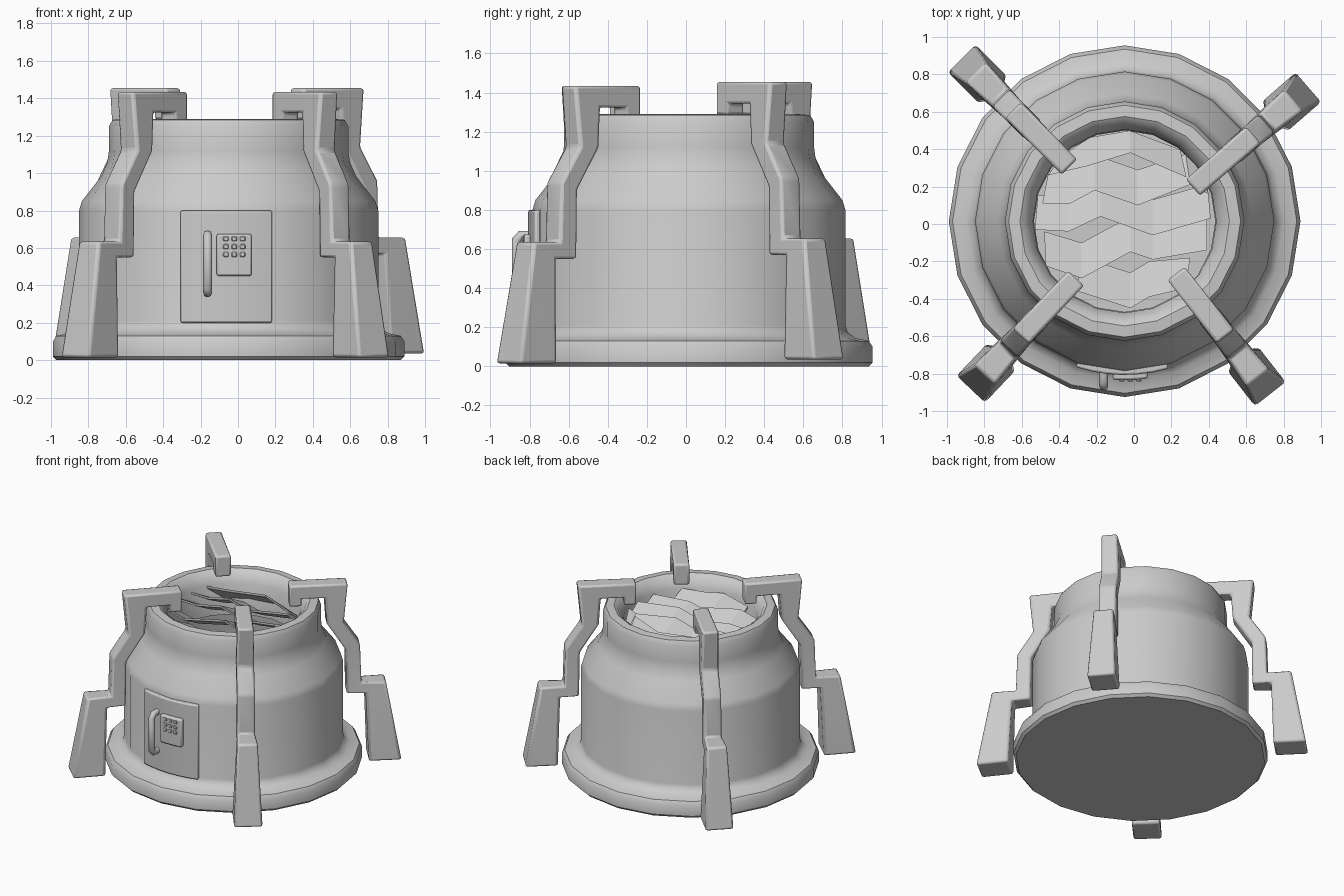
import bpy, bmesh, math
from mathutils import Vector

if "Cube" in bpy.data.objects:
    bpy.data.objects.remove(bpy.data.objects["Cube"])

CX, CY = -0.05, 0.015  # axis of the round body


def finish(bm, name, bevel=0, segs=2, angle=35):
    bmesh.ops.recalc_face_normals(bm, faces=bm.faces)
    me = bpy.data.meshes.new(name)
    bm.to_mesh(me)
    bm.free()
    ob = bpy.data.objects.new(name, me)
    bpy.context.collection.objects.link(ob)
    if bevel:
        m = ob.modifiers.new("bevel", "BEVEL")
        m.width, m.segments, m.limit_method = bevel, segs, "ANGLE"
    bpy.ops.object.select_all(action="DESELECT")
    ob.select_set(True)
    bpy.context.view_layer.objects.active = ob
    bpy.ops.object.shade_smooth_by_angle(angle=math.radians(angle))
    return ob


def loft(bm, sections, closed_ends=True):
    rings = [[bm.verts.new(p) for p in s] for s in sections]
    for a, b in zip(rings, rings[1:]):
        n = len(a)
        for i in range(n):
            bm.faces.new((a[i], a[(i + 1) % n], b[(i + 1) % n], b[i]))
    if closed_ends:
        bm.faces.new(rings[0])
        bm.faces.new(rings[-1])


# Round body: flanged base, shoulder, neck and open rim
profile = [(.92, 0), (.94, .02), (.94, .10), (.92, .13), (.85, .145), (.812, .175),
           (.80, .21), (.80, .80), (.785, .85), (.68, .985), (.648, 1.06), (.64, 1.12),
           (.64, 1.25), (.62, 1.285), (.56, 1.29), (.535, 1.275), (.49, 1.2), (.485, .95)]
bm = bmesh.new()
SIDES = 20
loft(bm, [[(CX + r * math.sin(2 * math.pi * i / SIDES), CY + r * math.cos(2 * math.pi * i / SIDES), z)
           for i in range(SIDES)] for r, z in profile], False)
bm.verts.ensure_lookup_table()
bm.faces.new(bm.verts[:SIDES])
finish(bm, "kiln_body")


# Claw legs: side profile given as (inner s, z, outer s, z, width) along a radial line
LEG = [(.09, 1.265, 0, 1.265, .115), (.09, 1.325, 0, 1.435, .115), (.26, 1.325, .43, 1.435, .12),
       (.275, 1.12, .40, 1.12, .13), (.415, .90, .52, .94, .13), (.42, .55, .53, .635, .13),
       (.56, .55, .71, .635, .15), (.58, .015, .82, .015, .21)]


def leg(name, inner, outer, dz):
    o = Vector((*inner, dz))
    d = (Vector((*outer, dz)) - o).normalized()
    p = Vector((-d.y, d.x, 0))
    up = Vector((0, 0, 1))
    bm = bmesh.new()
    loft(bm, [[o + d * a + up * az + p * w / 2, o + d * a + up * az - p * w / 2,
               o + d * b + up * bz - p * w / 2, o + d * b + up * bz + p * w / 2]
              for a, az, b, bz, w in LEG])
    finish(bm, name, .016)


leg("front_left_leg", (-.31, -.29), (-.87, -.88), 0)
leg("front_right_leg", (.225, -.265), (.71, -.885), 0)
leg("back_left_leg", (-.345, .305), (-.92, .885), .02)
leg("back_right_leg", (.315, .195), (.925, .725), .02)


# Zigzag sheets stacked in the mouth, front edges raised
ROWS = [
    [(-.46, .26), (-.25, .31), (-.02, .38), (.28, .25)],
    [(-.49, .11), (-.34, .11), (-.21, .18), (.02, .10), (.30, .21), (.40, .16)],
    [(-.53, -.03), (-.35, -.04), (-.18, .04), (.10, -.06), (.41, .03)],
    [(-.48, -.23), (-.28, -.29), (-.02, -.15), (.10, -.19), (.39, -.14)],
    [(-.30, -.36), (-.02, -.45), (.08, -.39), (.30, -.37)],
]


def inside(x, y, z):
    v = Vector((x - CX, y - CY))
    if v.length > .485:
        v = v.normalized() * .485
    return Vector((v.x + CX, v.y + CY, z))


for k, row in enumerate(ROWS):
    bm = bmesh.new()
    secs = []
    for x, y in row:
        f, b = inside(x, y, 1.2), inside(x, y + .19, 1.10)
        t = Vector((0, 0, .018))
        secs.append([f, b, b - t, f - t])
    loft(bm, secs)
    finish(bm, f"mouth_sheet_{k + 1}", angle=10)


# Curved door panel and keypad plate that follow the body wall
def curved_plate(name, x0, x1, z0, z1, r0, r1, bevel):
    bm = bmesh.new()
    secs = []
    for i in range(7):
        t = math.asin((x0 + (x1 - x0) * i / 6 - CX) / r1)
        pt = lambda r, z: (CX + r * math.sin(t), CY - r * math.cos(t), z)
        secs.append([pt(r0, z0), pt(r1, z0), pt(r1, z1), pt(r0, z1)])
    loft(bm, secs)
    finish(bm, name, bevel)


curved_plate("door_panel", -.31, .185, .20, .80, .77, .822, .01)
curved_plate("keypad", -.115, .075, .45, .675, .80, .85, .012)

# Keypad buttons
bm = bmesh.new()
for i in range(3):
    for j in range(3):
        r = bmesh.ops.create_cube(bm, size=1)
        bmesh.ops.scale(bm, vec=(.028, .012, .026), verts=r["verts"])
        bmesh.ops.translate(bm, vec=(-.065 + i * .045, CY - .851, .565 + j * .042), verts=r["verts"])
finish(bm, "keypad_buttons", .004, 1)

# Bent door handle
cu = bpy.data.curves.new("door_handle", "CURVE")
cu.dimensions = "3D"
cu.bevel_depth, cu.bevel_resolution, cu.use_fill_caps = .024, 2, True
sp = cu.splines.new("POLY")
path = [(-.79, .36), (-.845, .36), (-.868, .385), (-.868, .645), (-.845, .67), (-.79, .67)]
sp.points.add(len(path) - 1)
for pnt, (y, z) in zip(sp.points, path):
    pnt.co = (-.162, y, z, 1)
bpy.context.collection.objects.link(bpy.data.objects.new("door_handle", cu))
